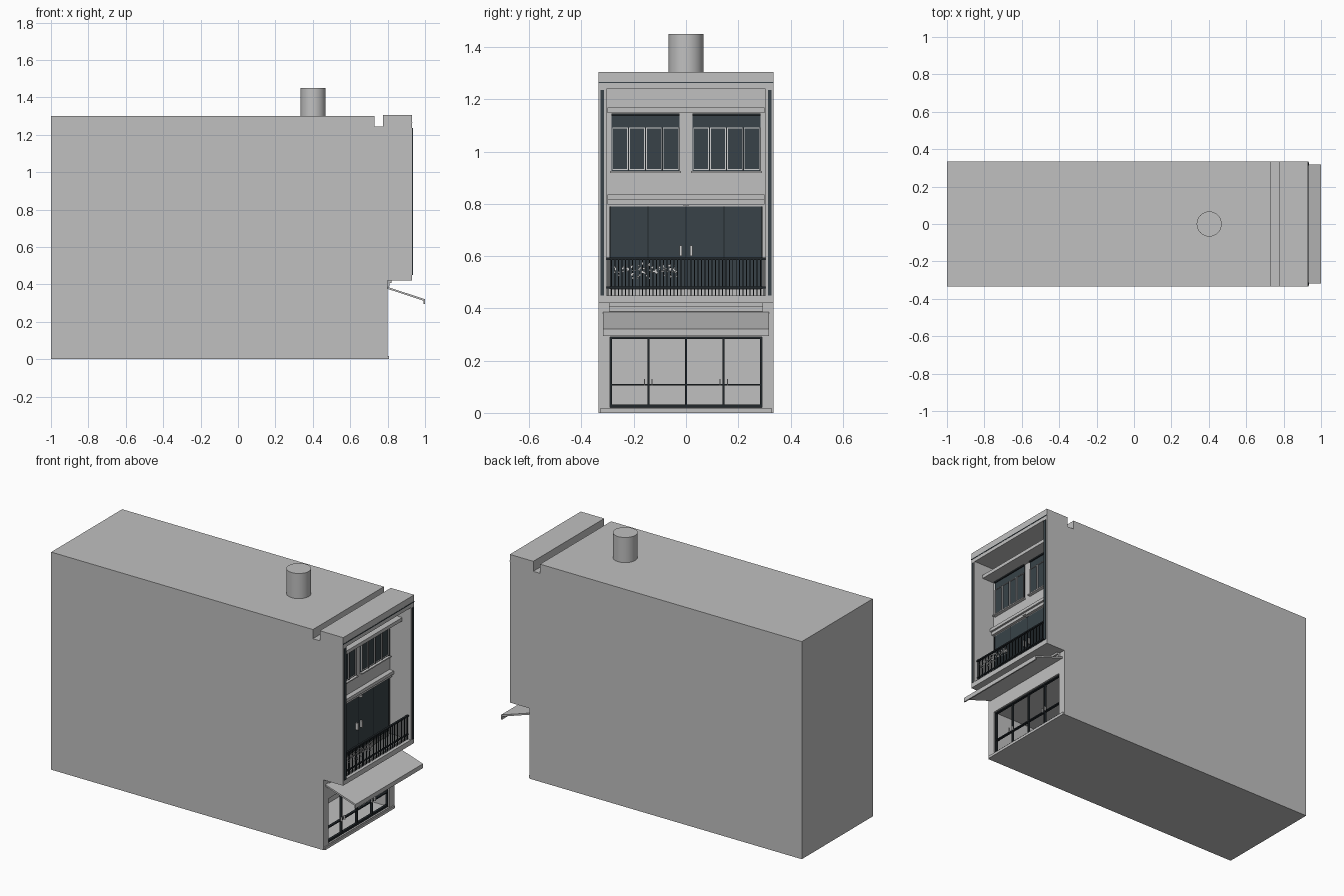
import bpy, math, random
from mathutils import Vector

cube = bpy.data.objects.get("Cube")
if cube:
    bpy.data.objects.remove(cube, do_unlink=True)


def material(name, rgb):
    m = bpy.data.materials.new(name)
    m.use_nodes = True
    m.diffuse_color = (*rgb, 1)
    m.node_tree.nodes["Principled BSDF"].inputs["Base Color"].default_value = (*rgb, 1)
    return m


WALL = material("plaster_grey", (0.53, 0.53, 0.53))
DARK = material("dark_slate", (0.04, 0.055, 0.065))
FRAME = material("black_metal", (0.015, 0.02, 0.024))
TRIM = material("pale_trim", (0.65, 0.65, 0.65))


def mesh_object(name, verts, faces, mat):
    me = bpy.data.meshes.new(name)
    me.from_pydata(verts, [], faces)
    me.materials.append(mat)
    ob = bpy.data.objects.new(name, me)
    bpy.context.collection.objects.link(ob)
    return ob


def extrude(name, profile, y0, y1, mat):
    """Extrude a counter-clockwise x-z profile along y."""
    n = len(profile)
    verts = [(x, y, z) for y in (y0, y1) for x, z in profile]
    faces = [tuple(range(n)), tuple(reversed(range(n, 2 * n)))]
    faces += [(i, i + n, (i + 1) % n + n, (i + 1) % n) for i in range(n)]
    return mesh_object(name, verts, faces, mat)


def box(name, x, y, z, mat):
    prof = [(x[0], z[0]), (x[1], z[0]), (x[1], z[1]), (x[0], z[1])]
    return extrude(name, prof, y[0], y[1], mat)


def cut(ob, cutters):
    for c in cutters:
        mod = ob.modifiers.new("cut", 'BOOLEAN')
        mod.operation, mod.object, mod.solver = 'DIFFERENCE', c, 'EXACT'
    graph = bpy.context.evaluated_depsgraph_get()
    me = bpy.data.meshes.new_from_object(ob.evaluated_get(graph))
    ob.modifiers.clear()
    ob.data = me
    for c in cutters:
        bpy.data.objects.remove(c, do_unlink=True)


W = 0.335    # half width of the house
R = 0.305    # half width of the balcony recess
S = 0.29     # half width of the glazed openings
BACK = 0.79  # plane of the recessed wall

# Main block with overhang and roof gutter, balcony recess and shop room cut out
body = extrude("house_body", [(-1, 0), (0.8, 0), (0.8, 0.42), (0.93, 0.42), (0.93, 1.305),
                              (0.775, 1.305), (0.775, 1.245), (0.73, 1.245), (0.73, 1.3), (-1, 1.3)],
               -W, W, WALL)
cut(body, [box("balcony_cutter", (BACK, 1.2), (-R, R), (0.45, 1.24), WALL),
           box("shop_cutter", (0.5, 1.2), (-S, S), (0.02, 0.29), WALL)])

# Roof tank
bpy.ops.mesh.primitive_cylinder_add(vertices=32, radius=0.067, depth=0.15, location=(0.402, 0, 1.375))
tank = bpy.context.object
tank.name = "roof_tank"
tank.data.materials.append(WALL)
bpy.ops.object.shade_smooth_by_angle()

# Dark grooves framing the upper facade
for s, side in ((-1, "right"), (1, "left")):
    y = sorted((s * 0.313, s * 0.328))
    box(side + "_facade_strip", (0.925, 0.935), y, (0.45, 1.235), DARK)
box("top_facade_strip", (0.925, 0.932), (-W, W), (1.262, 1.267), DARK)

# Ledges in the recess and under the balcony
box("sunshade", (BACK, 0.875), (-0.3, 0.3), (1.147, 1.168), WALL)
box("upper_ledge", (BACK, 0.82), (-0.3, 0.3), (0.816, 0.835), WALL)
box("lower_ledge", (BACK, 0.808), (-0.3, 0.3), (0.797, 0.816), WALL)
box("balcony_kerb", (0.79, 0.8), (-S, S), (0.45, 0.475), WALL)
box("upper_cornice", (0.79, 0.82), (-0.295, 0.295), (0.408, 0.425), WALL)
box("lower_cornice", (0.79, 0.81), (-0.295, 0.295), (0.388, 0.408), WALL)


# Balcony doors
box("balcony_doors", (BACK - 0.005, BACK + 0.004), (-S, S), (0.475, 0.79), DARK)
for i in range(5):
    y = -S + i * S / 2
    box("door_joint", (BACK, BACK + 0.006), (y - 0.002, y + 0.002), (0.475, 0.79), FRAME)
for y in (-0.02, 0.02):
    box("door_handle", (BACK, BACK + 0.02), (y - 0.004, y + 0.004), (0.6, 0.64), TRIM)
box("door_lamp", (BACK, BACK + 0.03), (-0.01, 0.01), (0.792, 0.797), TRIM)

# Upper windows: dark glass, pale transom and casements
for s, side in ((-1, "right"), (1, "left")):
    c = s * 0.155
    box(side + "_window_glass", (BACK - 0.005, BACK + 0.005), (c - 0.13, c + 0.13), (0.925, 1.14), DARK)
    box(side + "_window_sill", (BACK, BACK + 0.02), (c - 0.135, c + 0.135), (0.918, 0.925), TRIM)
    box(side + "_window_head", (BACK, BACK + 0.012), (c - 0.13, c + 0.13), (1.137, 1.145), FRAME)
    for i in range(4):
        a = c - 0.127 + i * 0.0645
        b = a + 0.06
        x = (BACK, BACK + 0.01)
        for y in ((a, a + 0.003), (b - 0.003, b)):
            box(side + "_casement_stile", x, y, (0.93, 1.092), TRIM)
        for z in (0.93, 1.089):
            box(side + "_casement_rail", x, (a, b), (z, z + 0.003), TRIM)
        box(side + "_casement_gap", x, (b, b + 0.0045), (0.925, 1.092), FRAME)

# Balcony railing
RX = 0.91
box("top_handrail", (RX - 0.006, RX + 0.006), (-R, R), (0.586, 0.594), FRAME)
box("bottom_rail", (RX - 0.004, RX + 0.004), (-R, R), (0.476, 0.483), FRAME)
for i in range(46):
    y = -R + (i + 0.5) * 2 * R / 46
    box("railing_bar", (RX - 0.002, RX + 0.002), (y - 0.0018, y + 0.0018), (0.45, 0.59), FRAME)

# Small pale blossoms along one half of the railing
random.seed(4)
for i in range(110):
    y, z = random.uniform(-0.285, -0.035), random.gauss(0.546, 0.013)
    r = random.uniform(0.0015, 0.004)
    box("blossom", (RX + 0.003, RX + 0.006), (y - r, y + r), (z - r, z + r), TRIM)

# Shop glazing frame
FX = (0.775, 0.79)
for i in range(5):
    y = -S + 0.003 + i * (S - 0.003) / 2
    box("shop_mullion", FX, (y - 0.003, y + 0.003), (0.02, 0.29), FRAME)
for name, z in (("bottom", (0.02, 0.032)), ("middle", (0.104, 0.111)), ("top", (0.283, 0.29))):
    box(name + "_shop_rail", FX, (-S, S), z, FRAME)
for c in (-S / 2, S / 2):
    for y in (c - 0.014, c + 0.014):
        box("shop_door_handle", (0.79, 0.8), (y - 0.002, y + 0.002), (0.105, 0.13), TRIM)
box("doorstep", (0.79, 0.807), (-0.33, 0.33), (0, 0.016), WALL)

# Sloping awning with a drop lip
extrude("awning", [(0.8, 0.376), (0.992, 0.313), (0.992, 0.295), (1.0, 0.295), (1.0, 0.321), (0.8, 0.386)],
        -0.318, 0.318, WALL)
